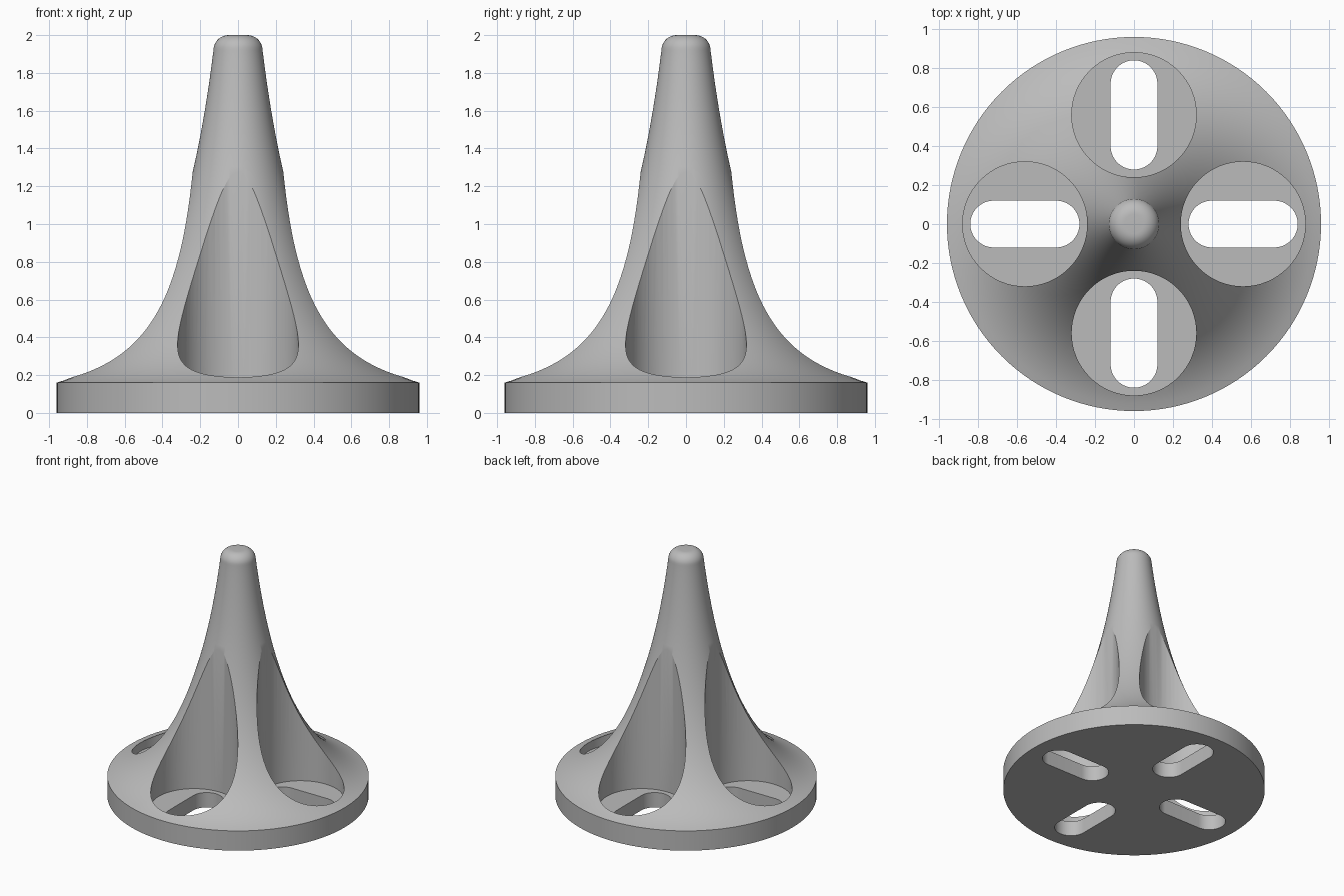
import bpy, bmesh
from math import sin, cos, pi, radians
from mathutils import Vector, Matrix
from mathutils.geometry import interpolate_bezier

if "Cube" in bpy.data.objects:
    bpy.data.objects.remove(bpy.data.objects["Cube"])

SIDES = 128
BASE_R, BASE_H = 0.96, 0.16
POCKET_AT, POCKET_R, POCKET_FLOOR = 0.56, 0.32, 0.12
SLOT_R, SLOT_HALF = 0.12, 0.16

grey = bpy.data.materials.new("plain grey")
grey.use_nodes = True
colour = (0.5, 0.5, 0.5, 1)
grey.diffuse_color = colour
grey.node_tree.nodes["Principled BSDF"].inputs["Base Color"].default_value = colour


def finish(name, bm):
    bmesh.ops.recalc_face_normals(bm, faces=bm.faces)
    mesh = bpy.data.meshes.new(name)
    bm.to_mesh(mesh)
    bm.free()
    obj = bpy.data.objects.new(name, mesh)
    bpy.context.collection.objects.link(obj)
    mesh.materials.append(grey)
    return obj


def lathe(name, profile):
    """Turn (radius, height) points around z and cap both ends."""
    bm = bmesh.new()
    rings = [[bm.verts.new((r * cos(2 * pi * i / SIDES), r * sin(2 * pi * i / SIDES), z))
              for i in range(SIDES)] for r, z in profile]
    for low, high in zip(rings, rings[1:]):
        for i in range(SIDES):
            j = (i + 1) % SIDES
            bm.faces.new((low[i], low[j], high[j], high[i]))
    bm.faces.new(rings[0][::-1])
    bm.faces.new(rings[-1])
    return finish(name, bm)


def stadium_prism(name, radius, half, bottom, top, angle):
    """Rounded prism lying along the radial direction; half = 0 gives a cylinder."""
    n = 32
    outline = []
    for side in (1, -1):
        start = -pi / 2 if side > 0 else pi / 2
        steps = n + 1 if half else n
        for i in range(steps):
            a = start + pi * i / n
            outline.append((POCKET_AT + side * half + radius * cos(a), radius * sin(a)))
    bm = bmesh.new()
    face = bm.faces.new([bm.verts.new((x, y, bottom)) for x, y in outline])
    up = bmesh.ops.extrude_face_region(bm, geom=[face])["geom"]
    bmesh.ops.translate(bm, vec=(0, 0, top - bottom),
                        verts=[v for v in up if isinstance(v, bmesh.types.BMVert)])
    bmesh.ops.rotate(bm, verts=bm.verts, matrix=Matrix.Rotation(angle, 3, "Z"))
    obj = finish(name, bm)
    obj.hide_render = True
    return obj


# Flared spindle on a disc, with a rounded tip
flare = interpolate_bezier(Vector((BASE_R, BASE_H)), Vector((0.45, 0.30)),
                           Vector((0.23, 1.10)), Vector((0.13, 1.92)), 40)
tip = [(0.05 + 0.08 * cos(radians(a)), 1.92 + 0.08 * sin(radians(a)))
       for a in range(10, 91, 10)]
body = lathe("flared_stand", [(BASE_R, 0)] + [(p.x, p.y) for p in flare] + tip)

# Four round pockets and the slots through their floors
cutters = []
for k in range(4):
    angle = k * pi / 2
    cutters.append(stadium_prism("pocket_cutter", POCKET_R, 0, POCKET_FLOOR, 2.2, angle))
    cutters.append(stadium_prism("slot_cutter", SLOT_R, SLOT_HALF, -0.2, 0.3, angle))

bpy.context.view_layer.objects.active = body
for cutter in cutters:
    cut = body.modifiers.new("cut", "BOOLEAN")
    cut.operation = "DIFFERENCE"
    cut.solver = "EXACT"
    cut.object = cutter
    bpy.ops.object.modifier_apply(modifier=cut.name)
    bpy.data.objects.remove(cutter)

# Smooth curved surfaces, crisp rims
bpy.ops.object.select_all(action="DESELECT")
body.select_set(True)
bpy.ops.object.shade_smooth_by_angle(angle=radians(25))
